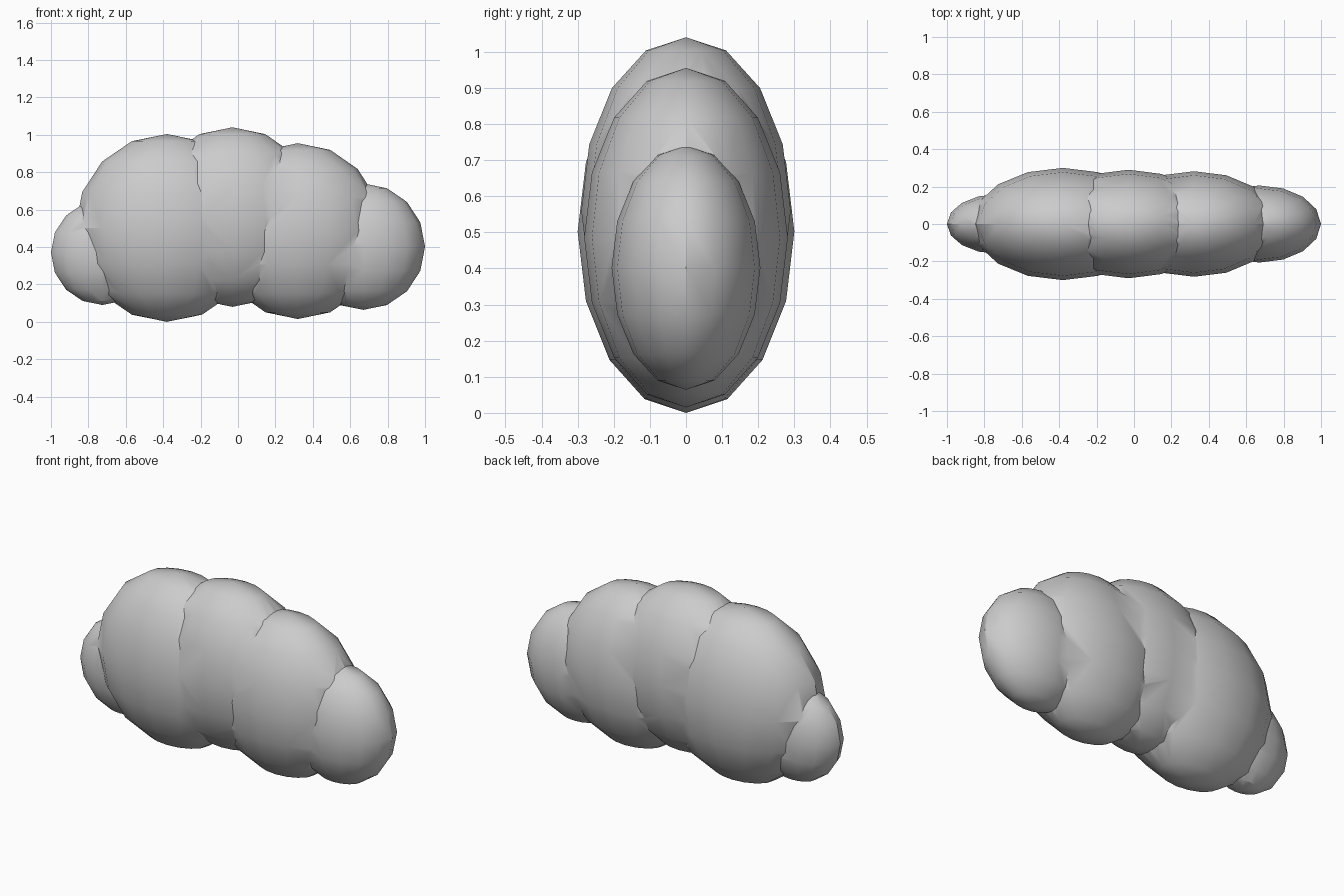
import bpy

if "Cube" in bpy.data.objects:
    bpy.data.objects.remove(bpy.data.objects["Cube"])


def blob(name, centre, radii):
    """Low-poly ellipsoid lobe of the bush."""
    bpy.ops.mesh.primitive_uv_sphere_add(segments=16, ring_count=8, radius=1,
                                         location=centre)
    ob = bpy.context.object
    ob.name = name
    ob.scale = radii
    bpy.ops.object.transform_apply(location=True, rotation=False, scale=True)
    return ob


# Lobes: name, (x, z) centre, radii
lobes = [
    ("bush", (-0.38, 0.507), (0.49, 0.30, 0.502)),
    ("middle_lobe", (-0.03, 0.565), (0.46, 0.29, 0.48)),
    ("right_lobe", (0.32, 0.49), (0.452, 0.282, 0.47)),
    ("right_end_lobe", (0.67, 0.407), (0.33, 0.206, 0.338)),
    ("left_end_lobe", (-0.725, 0.375), (0.275, 0.16, 0.28)),
]
parts = [blob(n, (x, 0, z), r) for n, (x, z), r in lobes]
bush = parts[0]

# Merge the lobes into a single outer skin
for part in parts[1:]:
    bpy.context.view_layer.objects.active = bush
    mod = bush.modifiers.new("join_lobe", 'BOOLEAN')
    mod.operation = 'UNION'
    mod.solver = 'EXACT'
    mod.object = part
    bpy.ops.object.modifier_apply(modifier=mod.name)
    bpy.data.objects.remove(part, do_unlink=True)

# Smooth lobes with crisp creases, resting on z = 0
bpy.ops.object.select_all(action='DESELECT')
bush.select_set(True)
bpy.context.view_layer.objects.active = bush
low = min(v.co.z for v in bush.data.vertices)
for v in bush.data.vertices:
    v.co.z -= low
bpy.ops.object.shade_smooth_by_angle()
